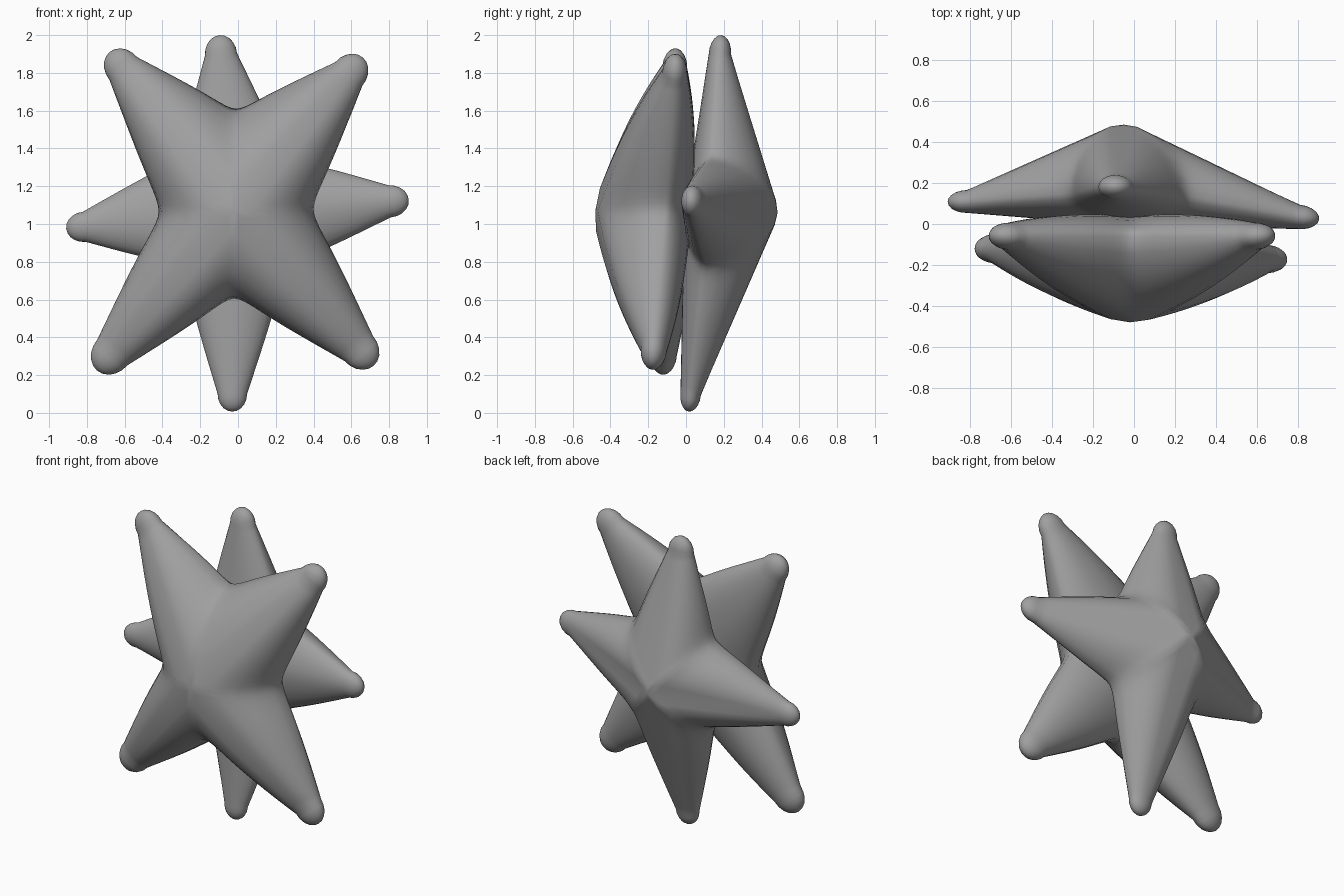
import bpy, bmesh
from math import sin, cos, pi, copysign, exp
from mathutils import Vector

cube = bpy.data.objects.get("Cube")
if cube:
    bpy.data.objects.remove(cube, do_unlink=True)

GREY = (0.35, 0.35, 0.35, 1)
mat = bpy.data.materials.new("mid grey")
mat.use_nodes = True
mat.diffuse_color = GREY
mat.node_tree.nodes["Principled BSDF"].inputs["Base Color"].default_value = GREY

SIDES, STEPS, CAP = 24, 20, 5
FLAT = 0.7      # tip depth relative to tip width
STRETCH = 1.2   # tip length relative to tip width


def build_star(name, peak, back, bulge, valleys, tips):
    """Four round-tipped arms sharing seams at the valleys; tips are (x, y, z, radius)."""
    bm = bmesh.new()
    peak, back = Vector(peak), Vector(back)
    valleys = [Vector(v) for v in valleys]
    mid = sum(valleys, Vector()) / 4
    outward = Vector((0, copysign(1, peak.y), 0))
    for i, (x, y, z, radius) in enumerate(tips):
        tip = Vector((x, y, z))
        along = (tip - mid).normalized()
        across = along.cross(outward).normalized()
        if across.dot(valleys[i] - mid) < 0:
            across.negate()
        depth = (outward - along * outward.dot(along)).normalized()
        angles = [2 * pi * j / SIDES for j in range(SIDES)]
        spokes = [(across * cos(a) + depth * sin(a) * FLAT) * radius for a in angles]
        rings = []
        # tapering arm, from the bent seam ring to the tip ring, eased at the valleys
        for k in range(STEPS):
            t = k / STEPS
            ring = []
            for a, spoke in zip(angles, spokes):
                c, s = cos(a), sin(a)
                valley = (valleys[i] if c > 0 else valleys[i - 1]) - mid
                pole = (peak if s > 0 else back) - mid
                base = mid + valley * abs(c) ** 1.1 + pole * abs(s) ** 1.1
                run = tip + spoke - base
                v = valley.normalized()
                ease = v * run.dot(v) * c * c * t * exp(-t / 0.12)
                swell = depth * s * bulge * 4 * t * (1 - t)
                ring.append(bm.verts.new(base + run * t - ease + swell))
            rings.append(ring)
        # rounded end
        for k in range(CAP):
            b = pi / 2 * k / CAP
            centre = tip + along * radius * STRETCH * sin(b)
            rings.append([bm.verts.new(centre + spoke * cos(b)) for spoke in spokes])
        for r0, r1 in zip(rings, rings[1:]):
            for j in range(SIDES):
                n = (j + 1) % SIDES
                bm.faces.new((r0[j], r0[n], r1[n], r1[j]))
        apex = bm.verts.new(tip + along * radius * STRETCH)
        for j in range(SIDES):
            bm.faces.new((rings[-1][j], rings[-1][(j + 1) % SIDES], apex))
    bmesh.ops.remove_doubles(bm, verts=bm.verts, dist=0.0005)
    bmesh.ops.recalc_face_normals(bm, faces=bm.faces)
    mesh = bpy.data.meshes.new(name)
    bm.to_mesh(mesh)
    bm.free()
    mesh.materials.append(mat)
    obj = bpy.data.objects.new(name, mesh)
    bpy.context.collection.objects.link(obj)
    for p in mesh.polygons:
        p.use_smooth = True


# valley i lies between tip i and tip i + 1
build_star("front_star", (-0.02, -0.48, 1.07), (-0.02, 0.03, 1.1), 0.025,
           [(-0.01, -0.06, 1.61), (0.4, -0.11, 1.08), (-0.02, -0.15, 0.605), (-0.42, -0.1, 1.07)],
           [(-0.607, -0.06, 1.823, 0.095), (0.587, -0.06, 1.795, 0.095),
            (0.64, -0.17, 0.34, 0.1), (-0.665, -0.12, 0.32, 0.105)])
build_star("back_star", (-0.05, 0.485, 1.06), (-0.02, -0.01, 1.06), 0.0,
           [(0.26, 0.14, 1.36), (0.27, 0.11, 0.77), (-0.31, 0.12, 0.77), (-0.32, 0.15, 1.35)],
           [(-0.09, 0.18, 1.898, 0.085), (0.803, 0.035, 1.12, 0.085),
            (-0.03, 0.025, 0.1, 0.078), (-0.814, 0.11, 0.985, 0.08)])
